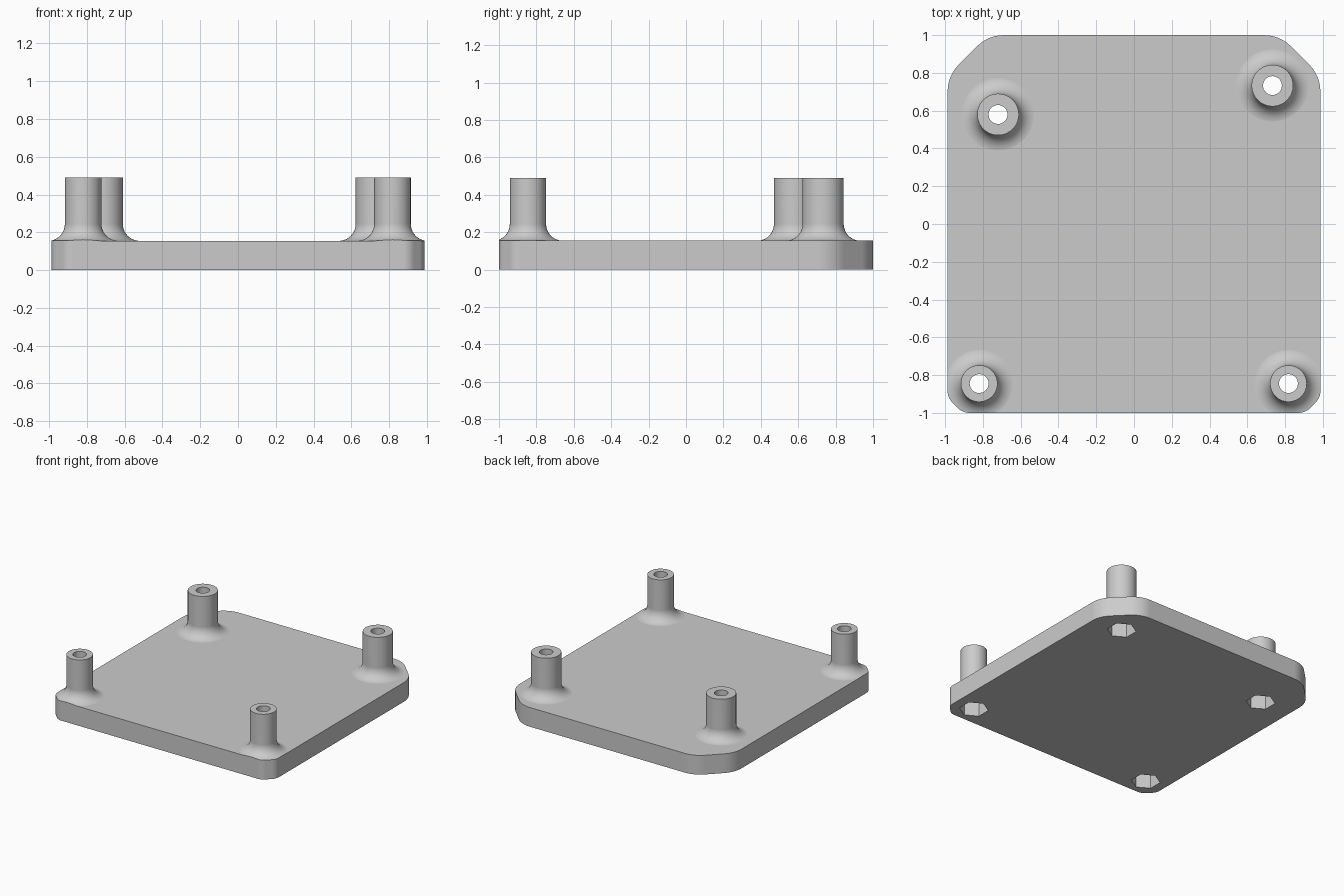
import bpy, bmesh, math
from mathutils import Vector

if "Cube" in bpy.data.objects:
    bpy.data.objects.remove(bpy.data.objects["Cube"], do_unlink=True)

HALF_X, HALF_Y, PLATE, TOP = 0.987, 1.0, 0.155, 0.49
HOLE, FILLET, HEX, POCKET = 0.05, 0.09, 0.107, 0.12
# x, y and radius of each post
POSTS = [(-0.72, 0.58, 0.11), (0.733, 0.733, 0.11),
         (-0.82, -0.845, 0.097), (0.818, -0.845, 0.097)]

grey = bpy.data.materials.new("plain grey")
grey.use_nodes = True
colour = (0.6, 0.6, 0.6, 1)
grey.diffuse_color = colour
grey.node_tree.nodes["Principled BSDF"].inputs["Base Color"].default_value = colour


def finish(name, bm):
    bmesh.ops.recalc_face_normals(bm, faces=bm.faces)
    mesh = bpy.data.meshes.new(name)
    bm.to_mesh(mesh)
    bm.free()
    mesh.materials.append(grey)
    ob = bpy.data.objects.new(name, mesh)
    bpy.context.collection.objects.link(ob)
    return ob


def prism(name, outline, z0, z1):
    bm = bmesh.new()
    face = bm.faces.new([bm.verts.new((x, y, z0)) for x, y in outline])
    new = bmesh.ops.extrude_face_region(bm, geom=[face])["geom"]
    verts = [v for v in new if isinstance(v, bmesh.types.BMVert)]
    bmesh.ops.translate(bm, verts=verts, vec=(0, 0, z1 - z0))
    # The extrusion leaves the starting cap in place only when it is needed
    if not face.is_valid:
        bmesh.ops.holes_fill(bm, edges=[e for e in bm.edges if e.is_boundary])
    return finish(name, bm)


def circle(x, y, r, n, turn=0.0):
    return [(x + r * math.cos(math.tau * i / n + turn),
             y + r * math.sin(math.tau * i / n + turn)) for i in range(n)]


def lathe(name, x, y, profile, n=64):
    bm = bmesh.new()
    rings = [[bm.verts.new((px, py, z)) for px, py in circle(x, y, r, n)]
             for r, z in profile]
    for a, b in zip(rings, rings[1:]):
        for i in range(n):
            j = (i + 1) % n
            bm.faces.new((a[i], a[j], b[j], b[i]))
    bm.faces.new(rings[0])
    bm.faces.new(rings[-1])
    return finish(name, bm)


def combine(target, other, operation):
    mod = target.modifiers.new(operation, "BOOLEAN")
    mod.operation, mod.solver, mod.object = operation, "EXACT", other
    bpy.context.view_layer.objects.active = target
    bpy.ops.object.modifier_apply(modifier=mod.name)
    bpy.data.objects.remove(other, do_unlink=True)


def rounded(points, radii, steps=8):
    """Round every corner of a convex, counter-clockwise polygon with a tangent arc."""
    out = []
    for i, (p, r) in enumerate(zip(points, radii)):
        a = (points[i - 1] - p).normalized()
        b = (points[(i + 1) % len(points)] - p).normalized()
        half = math.acos(a.dot(b)) / 2
        centre = p + (a + b).normalized() * (r / math.sin(half))
        spoke = p + a * (r / math.tan(half)) - centre
        first, sweep = math.atan2(spoke.y, spoke.x), math.pi - 2 * half
        for k in range(steps + 1):
            angle = first + sweep * k / steps
            out.append((centre.x + r * math.cos(angle), centre.y + r * math.sin(angle)))
    return out


# Outline with chamfered and rounded corners, counter-clockwise
front, back = 0.08, 0.215
right_half = [Vector((HALF_X - front, -HALF_Y)), Vector((HALF_X, -HALF_Y + front)),
              Vector((HALF_X, HALF_Y - back)), Vector((HALF_X - back, HALF_Y))]
left_half = [Vector((-p.x, p.y)) for p in reversed(right_half)]
radii = [0.08, 0.08, 0.2, 0.2]
outline = rounded(right_half + left_half, radii + radii[::-1])

# Oversized slab joined with filleted posts, then trimmed to the outline
base = prism("base_plate_with_posts", [(-1.3, -1.3), (1.3, -1.3), (1.3, 1.3), (-1.3, 1.3)],
             0, PLATE)
for x, y, r in POSTS:
    profile = [(r + FILLET, PLATE / 2)]
    for k in range(11):
        t = math.pi / 2 * k / 10
        profile.append((r + FILLET * (1 - math.sin(t)),
                        PLATE - 0.0005 + FILLET * (1 - math.cos(t))))
    profile.append((r, TOP))
    combine(base, lathe("post", x, y, profile), "UNION")
combine(base, prism("trim", outline, -0.2, 1), "INTERSECT")

# Screw holes through the posts and hexagonal nut pockets underneath
for x, y, r in POSTS:
    combine(base, prism("screw_hole", circle(x, y, HOLE, 32), -0.1, 1), "DIFFERENCE")
    combine(base, prism("nut_pocket", circle(x, y, HEX, 6, math.pi / 6), -0.1, POCKET),
            "DIFFERENCE")

# Smooth curves, crisp edges and flat broad faces
bpy.ops.object.select_all(action="DESELECT")
base.select_set(True)
bpy.context.view_layer.objects.active = base
bpy.ops.object.shade_smooth_by_angle(angle=math.radians(30))
weighted = base.modifiers.new("weighted_normals", "WEIGHTED_NORMAL")
weighted.weight = 100
weighted.keep_sharp = True
